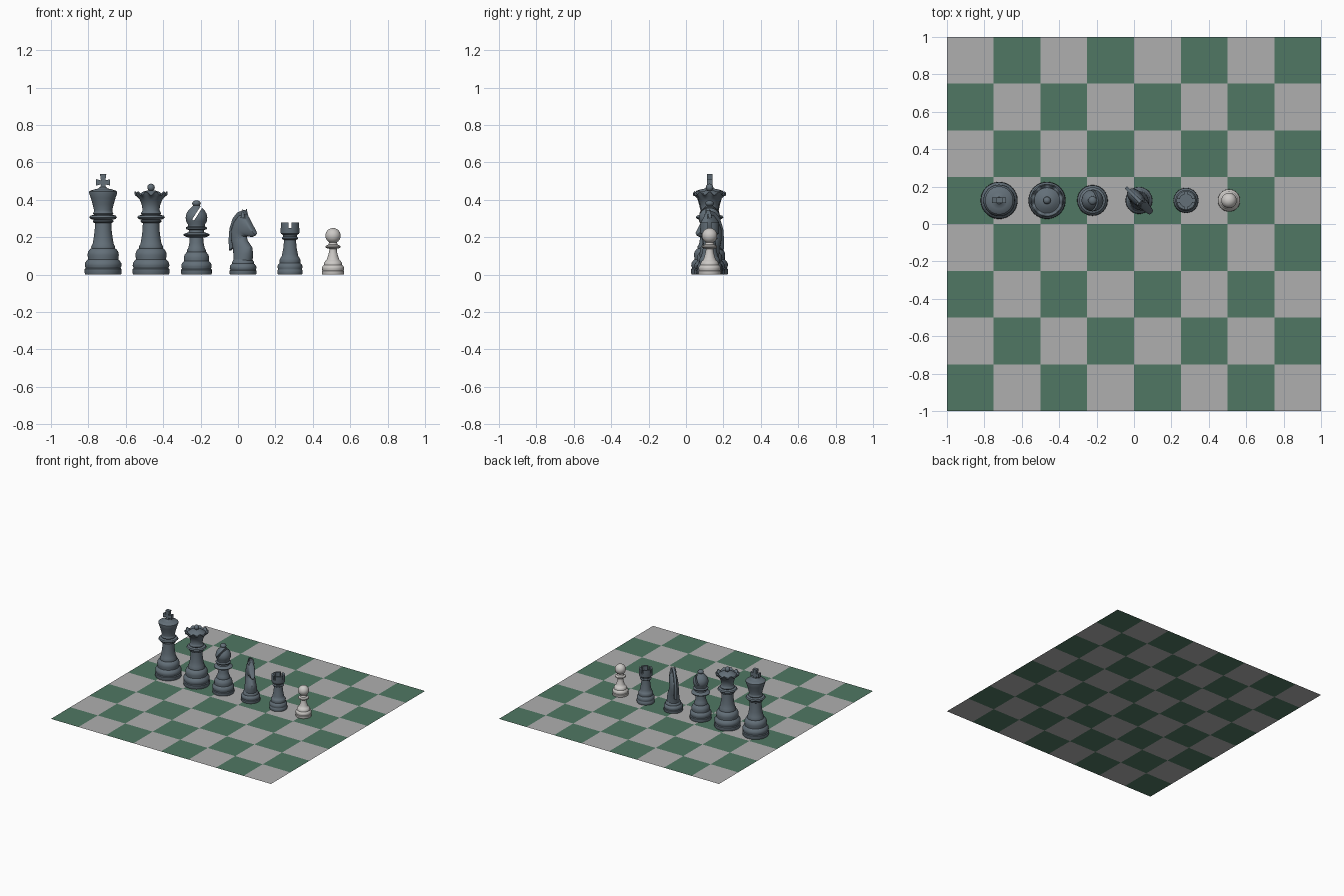
import bpy, bmesh
from math import sin, cos, pi, radians
from mathutils import Matrix, Vector

if "Cube" in bpy.data.objects:
    bpy.data.objects.remove(bpy.data.objects["Cube"])


def material(name, rgb):
    m = bpy.data.materials.new(name)
    m.diffuse_color = (*rgb, 1)
    m.use_nodes = True
    m.node_tree.nodes["Principled BSDF"].inputs["Base Color"].default_value = m.diffuse_color
    return m


GREEN = material("green", (0.08, 0.185, 0.125))
LIGHT = material("light_grey", (0.43, 0.43, 0.43))
DARK = material("slate", (0.125, 0.16, 0.19))
PALE = material("pale", (0.6, 0.58, 0.56))
ROW_Y = 0.126


def finish(name, bm, mat, x, turn=0, angle=40):
    bmesh.ops.remove_doubles(bm, verts=bm.verts, dist=1e-5)
    bmesh.ops.recalc_face_normals(bm, faces=bm.faces)
    me = bpy.data.meshes.new(name)
    bm.to_mesh(me)
    bm.free()
    me.materials.append(mat)
    ob = bpy.data.objects.new(name, me)
    bpy.context.collection.objects.link(ob)
    ob.location = (x, ROW_Y, 0)
    ob.rotation_euler.z = turn
    bpy.ops.object.select_all(action='DESELECT')
    bpy.context.view_layer.objects.active = ob
    ob.select_set(True)
    bpy.ops.object.shade_smooth_by_angle(angle=radians(angle))
    return ob


def skin(bm, rings):
    for a, b in zip(rings, rings[1:]):
        n = len(a)
        for i in range(n):
            bm.faces.new((a[i], a[(i + 1) % n], b[(i + 1) % n], b[i]))


def lathe(name, pts, mat, x, seg=48, wave=None):
    bm = bmesh.new()
    rings = []
    for r, z in pts:
        ring = []
        for i in range(seg):
            t = 2 * pi * i / seg
            dz = wave(r, z, t) if wave else 0
            ring.append(bm.verts.new((r * cos(t), r * sin(t), z + dz)))
        rings.append(ring)
    skin(bm, rings)
    return finish(name, bm, mat, x)


def ball(name, r, z, mat, x, squash=1):
    n = 16
    pts = [(r * sin(pi * i / n), z - squash * r * cos(pi * i / n)) for i in range(n + 1)]
    return lathe(name, pts, mat, x, 32)


def slab(name, outline, half, mat, x, turn=0):
    # outline in the local x-z plane, thickened along y
    bm = bmesh.new()
    f = bm.faces.new([bm.verts.new((u, -half, z)) for u, z in outline])
    ex = bmesh.ops.extrude_face_region(bm, geom=[f])
    moved = [v for v in ex["geom"] if isinstance(v, bmesh.types.BMVert)]
    bmesh.ops.translate(bm, verts=moved, vec=(0, 2 * half, 0))
    return finish(name, bm, mat, x, turn, 30)


def cut(ob, center, size, tilt=0, turn=0):
    bpy.ops.mesh.primitive_cube_add(size=1, location=ob.location + Vector(center))
    c = bpy.context.object
    c.scale = size
    c.rotation_euler = (0, tilt, turn)
    c.hide_render = True
    m = ob.modifiers.new("cut", 'BOOLEAN')
    m.operation, m.object, m.solver = 'DIFFERENCE', c, 'EXACT'
    bpy.context.view_layer.objects.active = ob
    bpy.ops.object.modifier_apply(modifier=m.name)
    bpy.data.objects.remove(c)


def foot(r, h):
    # stepped, rounded foot shared by all pieces
    return [(0, .001), (r * .97, .001), (r, h * .1), (r, h * .32), (r * .95, h * .38),
            (r * .95, h * .42), (r * .99, h * .52), (r * .98, h * .68), (r * .9, h * .82),
            (r * .82, h * .9), (r * .82, h)]


# board
bm = bmesh.new()
bmesh.ops.create_grid(bm, x_segments=8, y_segments=8, size=1)
for f in bm.faces:
    c = f.calc_center_median()
    f.material_index = (int((c.x + 1) * 4) + int((c.y + 1) * 4)) % 2
me = bpy.data.meshes.new("board")
bm.to_mesh(me)
bm.free()
me.materials.append(GREEN)
me.materials.append(LIGHT)
bpy.context.collection.objects.link(bpy.data.objects.new("board", me))

# shared lower body of the two tallest pieces
tall = foot(.099, .09) + [(.084, .105), (.081, .12), (.072, .135), (.063, .14), (.064, .15),
                          (.056, .165), (.05, .2), (.045, .24), (.044, .275), (.054, .28),
                          (.056, .287), (.05, .293), (.066, .297), (.074, .306), (.068, .315),
                          (.05, .32), (.055, .327), (.05, .335)]

# king
KX = -.721
lathe("king_body", tall + [(.049, .345), (.056, .375), (.066, .41), (.075, .435), (.075, .443),
                           (.068, .449), (.045, .456), (.025, .46), (.018, .468), (0, .47)], DARK, KX)
slab("king_cross", [(-.016, .46), (.016, .46), (.012, .482), (.037, .476), (.037, .51), (.012, .504),
                    (.017, .538), (-.017, .538), (-.012, .504), (-.037, .51), (-.037, .476),
                    (-.012, .482)], .015, DARK, KX)

# queen with a scalloped coronet
QX = -.465
lathe("queen_body", tall + [(.045, .345), (.05, .375), (.06, .4), (.078, .42), (.089, .432),
                            (.083, .436), (.068, .425), (.06, .43), (.045, .442), (.02, .45), (0, .452)],
      DARK, QX, 80, lambda r, z, t: .01 * cos(10 * t) if r > .08 and z > .43 else 0)
ball("queen_finial", .02, .466, DARK, QX)

# bishop with a slanted slit
BX = -.222
b = lathe("bishop_body", foot(.082, .08) + [
    (.068, .092), (.064, .105), (.054, .118), (.05, .122), (.051, .13), (.043, .145), (.038, .17),
    (.036, .197), (.05, .2), (.068, .208), (.07, .215), (.058, .222), (.042, .226), (.04, .238),
    (.055, .243), (.057, .252), (.045, .258), (.046, .268), (.055, .285), (.058, .305), (.054, .325),
    (.043, .345), (.028, .36), (.017, .37), (.012, .376), (0, .378)], DARK, BX)
cut(b, (.016, 0, .345), (.125, .3, .012), -radians(57))
ball("bishop_finial", .023, .381, DARK, BX, .7)

# knight, turned towards the front right corner
NX, TURN = .027, -pi / 4
lathe("knight_base", foot(.072, .065) + [(.056, .072), (.05, .08), (0, .085)], DARK, NX)
sections = [(-.052, .07, .052, .07, .05), (-.058, .11, .06, .11, .046), (-.068, .15, .06, .143, .04),
            (-.08, .19, .025, .18, .036), (-.08, .24, .018, .203, .033), (-.06, .285, .042, .205, .032),
            (-.025, .318, .065, .2, .029), (.022, .322, .078, .203, .023), (.055, .275, .092, .208, .019),
            (.08, .24, .096, .215, .015), (.09, .228, .095, .22, .006)]
bm = bmesh.new()
rings = []
for u0, z0, u1, z1, w in sections:
    ring = []
    for i in range(24):
        t = 2 * pi * i / 24
        k = .5 + .5 * cos(t)
        ring.append(bm.verts.new((u0 + (u1 - u0) * k, w * sin(t), z0 + (z1 - z0) * k)))
    rings.append(ring)
skin(bm, rings)
bm.faces.new(rings[0])
bm.faces.new(rings[-1])
finish("knight_head", bm, DARK, NX, TURN)
slab("knight_mane", [(-.098, .13), (-.1, .19), (-.094, .245), (-.07, .3), (-.035, .332), (.01, .345),
                     (.02, .32), (-.02, .29), (-.05, .24), (-.06, .18), (-.06, .15)], .009, DARK, NX, TURN)
bm = bmesh.new()
for s in (-1, 1):
    bmesh.ops.create_cone(bm, segments=12, radius1=.013, radius2=.001, depth=.05, cap_ends=True,
                          matrix=Matrix.Translation((.012, s * .014, .327)))
finish("knight_ears", bm, DARK, NX, TURN)

# rook with four battlements
RX = .278
r = lathe("rook_body", foot(.067, .07) + [
    (.056, .08), (.05, .09), (.045, .095), (.042, .11), (.036, .14), (.033, .17), (.032, .185),
    (.041, .19), (.043, .196), (.036, .203), (.038, .212), (.049, .219), (.05, .225), (.05, .278),
    (.034, .278), (.034, .245), (0, .245)], DARK, RX)
for turn in (0, pi / 2):
    cut(r, (0, 0, .28), (.2, .016, .064), 0, turn)

# pawn
PX = .508
lathe("pawn_body", foot(.06, .058) + [
    (.046, .066), (.04, .074), (.035, .077), (.03, .09), (.024, .11), (.02, .13), (.02, .138),
    (.034, .141), (.041, .147), (.039, .154), (.025, .16), (.02, .175), (0, .18)], PALE, PX)
ball("pawn_head", .041, .208, PALE, PX)
